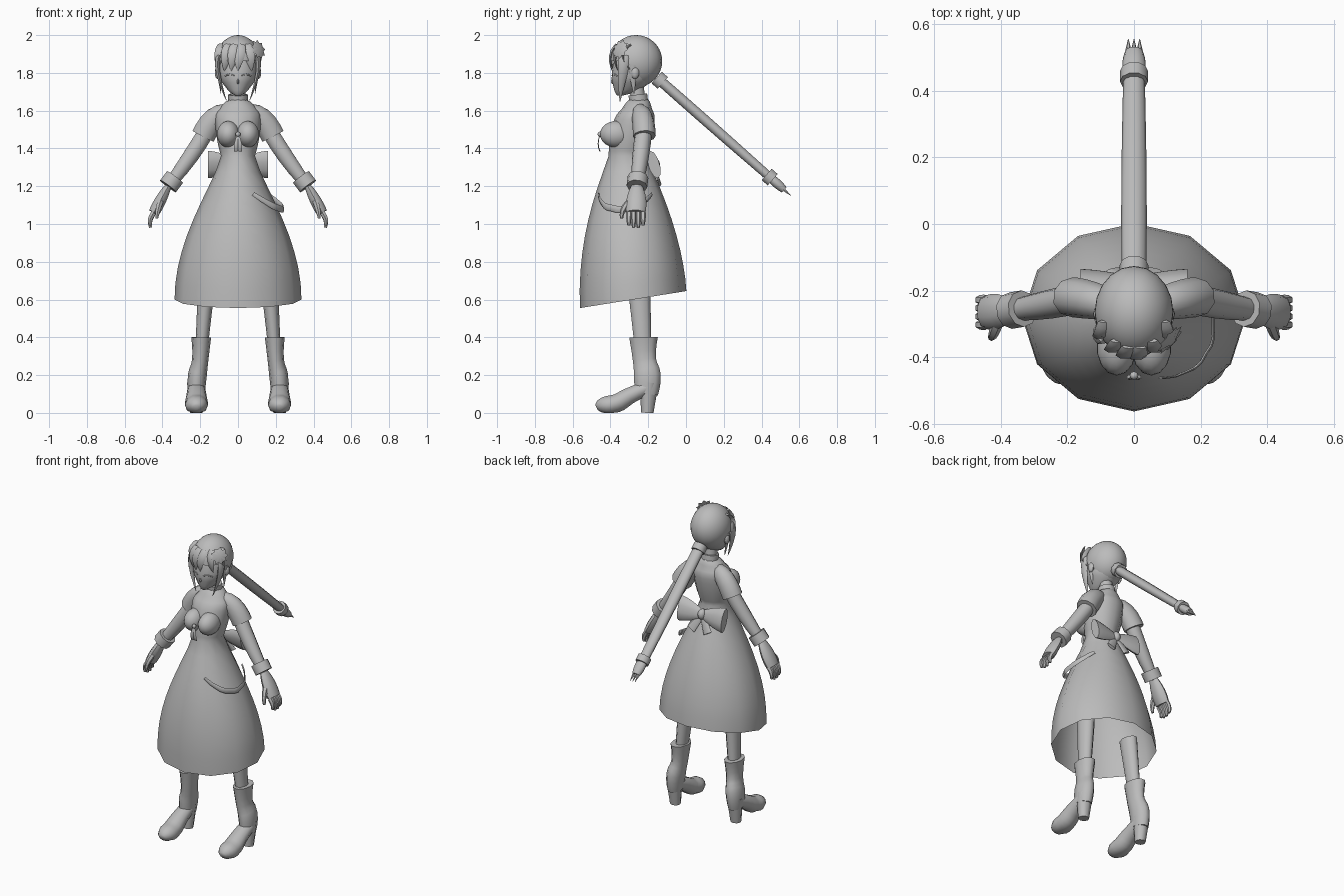
import bpy, bmesh, math
from mathutils import Vector

old = bpy.data.objects.get("Cube")
if old:
    bpy.data.objects.remove(old, do_unlink=True)

shade = (.5, .5, .5, 1)
grey = bpy.data.materials.new("plain grey")
grey.use_nodes = True
grey.diffuse_color = shade
grey.node_tree.nodes["Principled BSDF"].inputs["Base Color"].default_value = shade

X, Y, Z = Vector((1, 0, 0)), Vector((0, 1, 0)), Vector((0, 0, 1))


def at(x, z, y=0):
    """Point given by width, height and offset from the body's own axis."""
    return Vector((x, y - .25, z))


def finish(name, bm, mirror=False):
    """Make a shaded object, or a left and right pair."""
    sides = (("left_", 1), ("right_", -1)) if mirror else (("", 1),)
    for prefix, sign in sides:
        part = bm.copy()
        for vert in part.verts:
            vert.co.x *= sign
        bmesh.ops.recalc_face_normals(part, faces=part.faces)
        mesh = bpy.data.meshes.new(prefix + name)
        part.to_mesh(mesh)
        part.free()
        mesh.materials.append(grey)
        ob = bpy.data.objects.new(prefix + name, mesh)
        bpy.context.collection.objects.link(ob)
        bpy.ops.object.select_all(action='DESELECT')
        ob.select_set(True)
        bpy.context.view_layer.objects.active = ob
        bpy.ops.object.shade_smooth_by_angle(angle=math.radians(50))
    bm.free()


def spline(points, steps):
    """Smooth curve through the points; one step keeps them straight."""
    curve = []
    for i, (a, b) in enumerate(zip(points, points[1:])):
        before = points[max(i - 1, 0)]
        after = points[min(i + 2, len(points) - 1)]
        for k in range(steps):
            t = k / steps
            start = a + (b - before) * (t / 2)
            end = b - (after - a) * ((1 - t) / 2)
            blend = t * t * (3 - 2 * t)
            curve.append(start * (1 - blend) + end * blend)
    return curve + [points[-1]]


def loft(name, rings, sides=10, mirror=False, open_start=False):
    """Skin over elliptical rings, each a centre and two half axes."""
    bm = bmesh.new()
    loops = []
    for centre, u, v in rings:
        loop = []
        for k in range(sides):
            turn = math.tau * k / sides
            co = centre + u * math.cos(turn) + v * math.sin(turn)
            co.z = max(co.z, 0)
            loop.append(bm.verts.new(co))
        loops.append(loop)
    for a, b in zip(loops, loops[1:]):
        for k in range(sides):
            bm.faces.new((a[k], a[k - 1], b[k - 1], b[k]))
    bm.faces.new(loops[-1])
    if not open_start:
        bm.faces.new(loops[0])
    finish(name, bm, mirror)


def tube(name, path, radii, flat=1, side=X, steps=3, sides=10, mirror=False):
    """Loft along a path; flat is the thickness across the side direction."""
    curve = spline([Vector((*p, r)) for p, r in zip(path, radii)], steps)
    rings = []
    for i, point in enumerate(curve):
        ahead, behind = curve[min(i + 1, len(curve) - 1)], curve[max(i - 1, 0)]
        along = (ahead - behind).xyz.normalized()
        u = (side - along * side.dot(along)).normalized()
        rings.append((point.xyz, u * point.w, along.cross(u) * point.w * flat))
    loft(name, rings, sides, mirror)


def band(name, start, end, radius, side=X, mirror=False):
    tube(name, (start, end), (radius, radius), side=side, steps=1, mirror=mirror)


def column(levels):
    """Level rings from (offset, height, half width, half depth)."""
    return [(at(0, z, y), X * w, Y * d) for y, z, w, d in spline([Vector(l) for l in levels], 4)]


def ball(name, centre, size, detail=14, mirror=False, keep=None):
    bm = bmesh.new()
    bmesh.ops.create_uvsphere(bm, u_segments=detail, v_segments=detail, radius=1)
    for vert in bm.verts:
        vert.co = centre + vert.co * Vector(size)
    if keep:
        spare = [f for f in bm.faces if not keep(f.calc_center_median())]
        bmesh.ops.delete(bm, geom=spare, context='FACES')
    finish(name, bm, mirror)


# Dress: bell skirt with the hem tilted down in front, then the bodice
skirt = []
levels = 9
for i in range(levels):
    drop = 1 - i / levels
    ease = drop ** .7
    bell = ease * ease * (3 - 2 * ease)
    skirt.append((at(0, 1.36 - .76 * drop, .03 * drop - .06),
                  X * (.09 + .246 * bell),
                  Y * (.1 + .182 * bell ** .8) + Z * .045 * drop ** 4))
bodice = column(((-.06, 1.36, .09, .1), (-.03, 1.52, .12, .11),
                 (-.01, 1.61, .1, .08), (0, 1.66, .04, .05)))
loft("dress", skirt + bodice, sides=12, open_start=True)
ball("bust", at(.052, 1.475, -.12), (.06, .085, .07), mirror=True)
band("neck", at(0, 1.62), at(0, 1.76, -.015), .04)
band("collar", at(0, 1.645), at(0, 1.685, -.005), .052)

# Sleeves and arms with cuffs
shoulder, elbow, wrist = at(.15, 1.52, .03), at(.25, 1.36, .01), at(.37, 1.2, -.01)
tube("sleeve", (at(.05, 1.59), at(.12, 1.56, .02), at(.185, 1.465, .03)), (.04, .056, .06),
     flat=1.1, side=Y, mirror=True)
tube("arm", (shoulder, elbow, wrist), (.043, .044, .03), side=Y, mirror=True)
band("cuff", elbow.lerp(wrist, .7), wrist, .055, side=Y, mirror=True)

# Hands
knuckle = at(.445, 1.06, -.015)
tube("palm", (wrist, wrist.lerp(knuckle, .5), knuckle), (.03, .052, .05),
     flat=.6, side=Y, mirror=True)
for k in range(4):
    spread = k - 1.5
    root = knuckle + Y * spread * .025
    tip = root + X * .018 + Z * (.012 * abs(spread) - .085)
    bend = root.lerp(tip, .5) + X * .01
    tube(f"finger_{k + 1}", (root, bend, tip), (.015, .014, .008), side=Y, sides=6, mirror=True)
tube("thumb", (wrist.lerp(knuckle, .4), at(.42, 1.09, -.075), at(.43, 1.03, -.09)),
     (.018, .016, .008), side=Y, sides=6, mirror=True)

# Legs and heeled boots
tube("leg", (at(.165, .7), at(.19, .38, .02)), (.046, .034), flat=1.4, mirror=True)
tube("boot_shaft", (at(.195, .4, .025), at(.2, .28, .03), at(.215, .2, .045), at(.22, .1, .04)),
     (.053, .043, .05, .043), flat=1.5, mirror=True)
foot = [at(.22, z, y) for z, y in ((.14, .06), (.09, -.05), (.05, -.12), (.04, -.19), (.03, -.225))]
tube("boot_foot", foot, (.045, .054, .06, .052, .015), flat=.85, mirror=True)
tube("boot_heel", (at(.22, .16, .055), at(.22, 0, .045)), (.05, .033), steps=1, sides=8, mirror=True)

# Bow at the back of the waist, and its knot and tails
knot = at(0, 1.315, .08)
tube("bow_lobe", (knot, knot + X * .09, knot + X * .16), (.026, .062, .076),
     flat=.4, side=Z - Y * .3, mirror=True)
tube("bow_tail", (knot, knot + Vector((.06, .03, -.1))), (.018, .03), flat=.3, mirror=True)
ball("bow_knot", knot, (.026, .032, .034))

# Small bow on the chest
pin = at(0, 1.475, -.205)
ball("chest_knot", pin, (.013, .013, .014), detail=8)
tube("chest_ribbon", (pin, pin + Vector((.01, -.01, -.05)), pin + Vector((.01, 0, -.09))),
     (.004, .01, .01), flat=.3, sides=6, mirror=True)

# Strap sagging round the left hip
strap = []
swell = []
last = 5
for k in range(last + 1):
    turn = math.radians(20 * k - 65)
    sag = math.sin(math.pi * k / last)
    reach = .19 + .05 * sag
    strap.append(at(reach * math.cos(turn), 1.16 - .08 * sag, reach * math.sin(turn) - .04))
    swell.append(.01 + .008 * sag)
tube("hip_strap", strap, swell, flat=.3, side=Z, sides=6)

# Head: tapering face, ears, nose and closed eyelids
loft("face", column(((-.1, 1.68, .014, .014), (-.05, 1.73, .07, .085),
                     (-.03, 1.82, .105, .11), (-.015, 1.92, .09, .1))), sides=16)
ball("ear", at(.108, 1.8, -.02), (.015, .022, .032), detail=8, mirror=True)
ball("nose", at(0, 1.755, -.138), (.006, .01, .014), detail=8)
tube("eyelid", (at(.02, 1.785, -.141), at(.045, 1.792, -.13), at(.07, 1.782, -.112)),
     (.003, .004, .003), side=Z, sides=6, mirror=True)

# Hair cap, left open over the face
crown = at(0, 1.862, -.014)
bulk = Vector((.118, .138, .138))
ball("hair_cap", crown, bulk, detail=20, keep=lambda c: c.z > crown.z or c.y > crown.y - .03)


def on_hair(x, z):
    """Point on the front of the hair cap."""
    off = (x / bulk.x) ** 2 + ((z - crown.z) / bulk.z) ** 2
    return Vector((x, crown.y - bulk.y * math.sqrt(max(0, 1 - off)), z))


# Fringe sweeping from a parting on the left, and hanging locks
strands = 6
for k in range(strands):
    x = .035 * (k - (strands - 1) / 2)
    sweep = .02 if x > .05 else -.02
    path = (on_hair(x, 1.95), on_hair(x + sweep / 2, 1.89), on_hair(x + sweep, 1.81))
    tube(f"fringe_{k + 1}", path, (.02, .028, .002), flat=.35, sides=6)
tube("side_lock", (at(.1, 1.89, -.075), at(.105, 1.8, -.085), at(.06, 1.65, -.1)),
     (.03, .026, .002), flat=.5, side=Y, sides=6, mirror=True)
tube("back_lock", (at(.108, 1.84, -.03), at(.1, 1.77, -.03), at(.09, 1.69, -.025)),
     (.022, .016, .002), flat=.5, side=Y, sides=6, mirror=True)

# Ponytail: straight tail, a tie at each end, and a split tip
base, end = at(0, 1.775, .095), at(0, 1.15, .805)


def tail(fraction):
    return base.lerp(end, fraction)


band("upper_tie", tail(0), tail(.045), .043)
band("lower_tie", tail(.82), tail(.865), .042)
tube("ponytail", (tail(.03), tail(.4), tail(.85)), (.037, .038, .032), flat=.75)
tube("ponytail_end", (tail(.85), tail(.9), tail(.95)), (.031, .035, .026), flat=.75)
for k in range(3):
    shift = X * .017 * (k - 1)
    tube(f"ponytail_spike_{k + 1}", (tail(.93) + shift, tail(1) + shift), (.013, .001), sides=6)

# Flower with a jagged rim on the left of the hair
facing = Vector((.7, -.6, .3)).normalized()
across = facing.cross(Z).normalized()
upward = across.cross(facing)
heart = at(.108, 1.925, -.098)
petals = 18
bm = bmesh.new()
hub = bm.verts.new(heart + facing * .016)
rim = []
for k in range(petals):
    turn = math.tau * k / petals
    reach = .054 if k % 2 else .04
    rim.append(bm.verts.new(heart + (across * math.cos(turn) + upward * math.sin(turn)) * reach))
for k in range(petals):
    bm.faces.new((hub, rim[k - 1], rim[k]))
bm.faces.new(rim)
finish("flower", bm)
